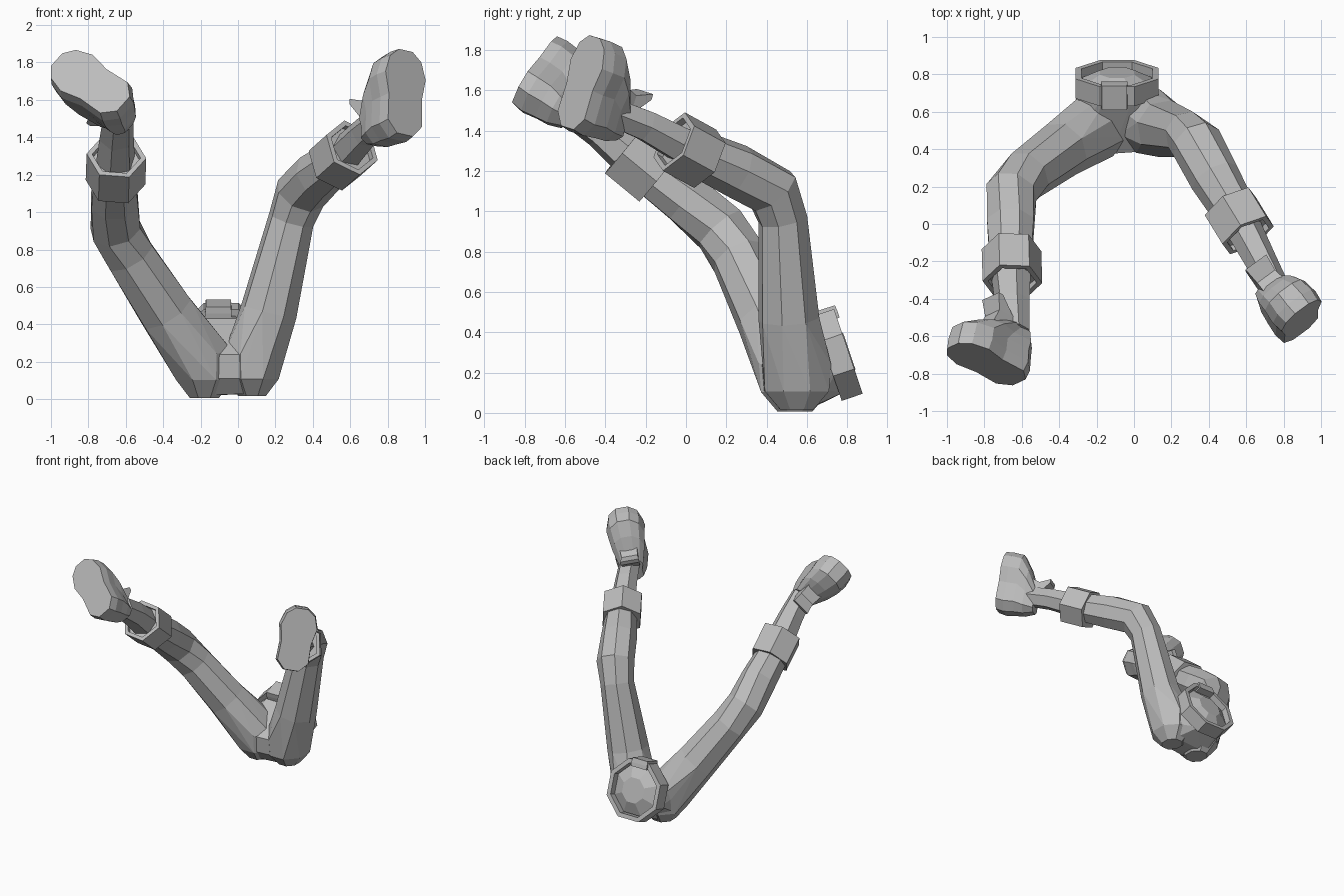
import bpy, bmesh, math
from mathutils import Vector as V

if "Cube" in bpy.data.objects:
    bpy.data.objects.remove(bpy.data.objects["Cube"])

grey = bpy.data.materials.new("plain grey")
grey.diffuse_color = (0.5, 0.5, 0.5, 1)
grey.use_nodes = True
grey.node_tree.nodes["Principled BSDF"].inputs["Base Color"].default_value = grey.diffuse_color


def finish(name, bm):
    bmesh.ops.recalc_face_normals(bm, faces=bm.faces)
    me = bpy.data.meshes.new(name)
    bm.to_mesh(me)
    bm.free()
    me.materials.append(grey)
    ob = bpy.data.objects.new(name, me)
    bpy.context.collection.objects.link(ob)
    return ob


def loft(name, rings):
    """Skin a list of equal-sized vertex rings into one capped object."""
    bm = bmesh.new()
    loops = [[bm.verts.new(p) for p in r] for r in rings]
    n = len(loops[0])
    for a, b in zip(loops, loops[1:]):
        for i in range(n):
            j = (i + 1) % n
            bm.faces.new((a[i], a[j], b[j], b[i]))
    bm.faces.new(loops[0][::-1])
    bm.faces.new(loops[-1])
    return finish(name, bm)


def hull(name, points):
    """Tight faceted skin around a cloud of points."""
    bm = bmesh.new()
    vs = [bm.verts.new(p) for p in points]
    res = bmesh.ops.convex_hull(bm, input=vs)
    junk = {v for v in res["geom_interior"] + res["geom_unused"]
            if isinstance(v, bmesh.types.BMVert)}
    bmesh.ops.delete(bm, geom=list(junk), context='VERTS')
    return finish(name, bm)


def ball_points(c, size):
    """Points over a squashed ball."""
    pts = []
    for lat in (-62, -25, 15):
        a = math.radians(lat)
        for k in range(8):
            b = math.pi * (k + .5) / 4
            pts.append(V(c) + V((size[0] * math.cos(a) * math.cos(b),
                                 size[1] * math.cos(a) * math.sin(b),
                                 size[2] * math.sin(a) * 1.12)))
    return pts


def ring(c, axis, ru, rv=None, n=8, side=V((1, 0, 0))):
    """Polygon around centre c, square to axis."""
    axis = V(axis).normalized()
    u = (side - axis * side.dot(axis)).normalized()
    v = axis.cross(u)
    rv = rv or ru
    return [V(c) + u * ru * math.cos(a) + v * rv * math.sin(a)
            for a in (2 * math.pi * (i + 0.5) / n for i in range(n))]


def limb_rings(stations, n=8):
    """Rings of a tube through (x, y, z, radius) stations."""
    pts = [V(s[:3]) for s in stations]
    rings = []
    for i, s in enumerate(stations):
        a, b = pts[max(i - 1, 0)], pts[min(i + 1, len(pts) - 1)]
        d = (pts[i] - a).normalized() + (b - pts[i]).normalized()
        rings.append(ring(pts[i], d, s[3], n=n, side=V((0.6, 0.75, 0.2))))
    return rings


def collar(name, a, b, r_out, r_in, depth, n=8, side=V((1, 0, 0))):
    """Band from a to b with a shallow recess at b."""
    a, b = V(a), V(b)
    ax = (b - a).normalized()
    return loft(name, [ring(c, ax, r, n=n, side=side) for c, r in
                       ((a, r_in), (a, r_out), (b, r_out), (b, r_in), (b - ax * depth, r_in))])


OUTLINE = [(-1, .4), (-.72, .85), (-.1, .82), (.4, 1), (.8, .78), (1, .34)]
OUTLINE += [(u, -w) for u, w in reversed(OUTLINE)]


def boot(side, centre, down, toe, deep):
    """Foot built upwards from its sole, then a tongue above the instep."""
    n = V(down).normalized()
    t = V(toe)
    t = (t - n * t.dot(n)).normalized()
    s = n.cross(t)
    c = V(centre)

    def layer(h, u0, u1, w):
        return [c - n * h * deep + t * ((u0 + u1) / 2 + u * (u1 - u0) / 2) + s * v * w
                for u, v in OUTLINE]
    loft(side + "_boot", [layer(*l) for l in (
        (0, -.22, .25, .135), (.07, -.235, .25, .145), (.16, -.23, .24, .135),
        (.235, -.23, .14, .12), (.32, -.21, -.02, .085))])

    def quad(h, u0, u1, w):
        return [c - n * h + t * u + s * v for u, v in
                ((u0, -w), (u1, -w), (u1, w), (u0, w))]
    loft(side + "_boot_tongue", [quad(.17, -.08, .08, .07), quad(.31, -.07, .03, .06),
                                 quad(.4, .03, .06, .07)])


# Thigh and calf, ankle, boot cuff, buttock and boot for each side
legs = {
    "right": dict(
        leg=[(-.385, .40, .47, .155), (-.58, .26, .77, .14), (-.655, .17, .91, .14),
             (-.66, .0, 1.06, .135), (-.66, -.2, 1.21, .12)],
        cuff=((-.655, -.14, 1.16), (-.65, -.31, 1.30)),
        ankle=[(-.66, -.2, 1.21, .115), (-.65, -.42, 1.40, .095), (-.64, -.58, 1.51, .085)],
        hip=((-.18, .54, .19), (.18, .20, .185)),
        boot=((-.78, -.755, 1.69), (-.17, -1, .57), (-.3, .165, .2), .86)),
    "left": dict(
        leg=[(.165, .51, .47, .155), (.285, .48, .96, .125), (.335, .43, 1.1, .14),
             (.43, .25, 1.2, .135), (.56, .03, 1.3, .115)],
        cuff=((.515, .095, 1.26), (.61, -.06, 1.345)),
        ankle=[(.56, .03, 1.3, .1), (.68, -.2, 1.425, .085), (.76, -.36, 1.49, .08)],
        hip=((.075, .55, .19), (.17, .19, .175)),
        boot=((.895, -.525, 1.625), (.6, -.75, .22), (.0, .3, .95), .92)),
}
up = V((0, .945, .32)).normalized()
seat = ring((-.09, .72, .275), up, .215, .2)
for side, d in legs.items():
    rings = limb_rings(d["leg"])
    loft(side + "_leg", rings)
    hull(side + "_hip", ball_points(*d["hip"]) + rings[0])
    collar(side + "_boot_cuff", *d["cuff"], .16, .13, .035, n=6, side=V((.8, .6, 0)))
    loft(side + "_ankle", limb_rings(d["ankle"], n=6))
    boot(side, *d["boot"])
    c, size = d["hip"]
    seat += ball_points(c, [s * .92 for s in size])

# Pelvis joining both hips to the waist, with a shallow domed top
hull("pelvis", seat)
loft("waist", [ring((-.09, .69, .265), up, .2), ring((-.09, .76, .29), up, .2),
               ring((-.09, .81, .305), up, .1)])

# Belt as an open ring, and raised buckle
rim = V((-.09, .805, .305))
collar("belt", rim - up * .11, rim, .24, .205, .08)
f = V((0, -.3, .95))
loft("buckle", [ring(V((-.105, .685, .48)) + f * h, f, r, n=4)
                for h, r in ((-.03, .1), (0, .1), (.035, .095))])
